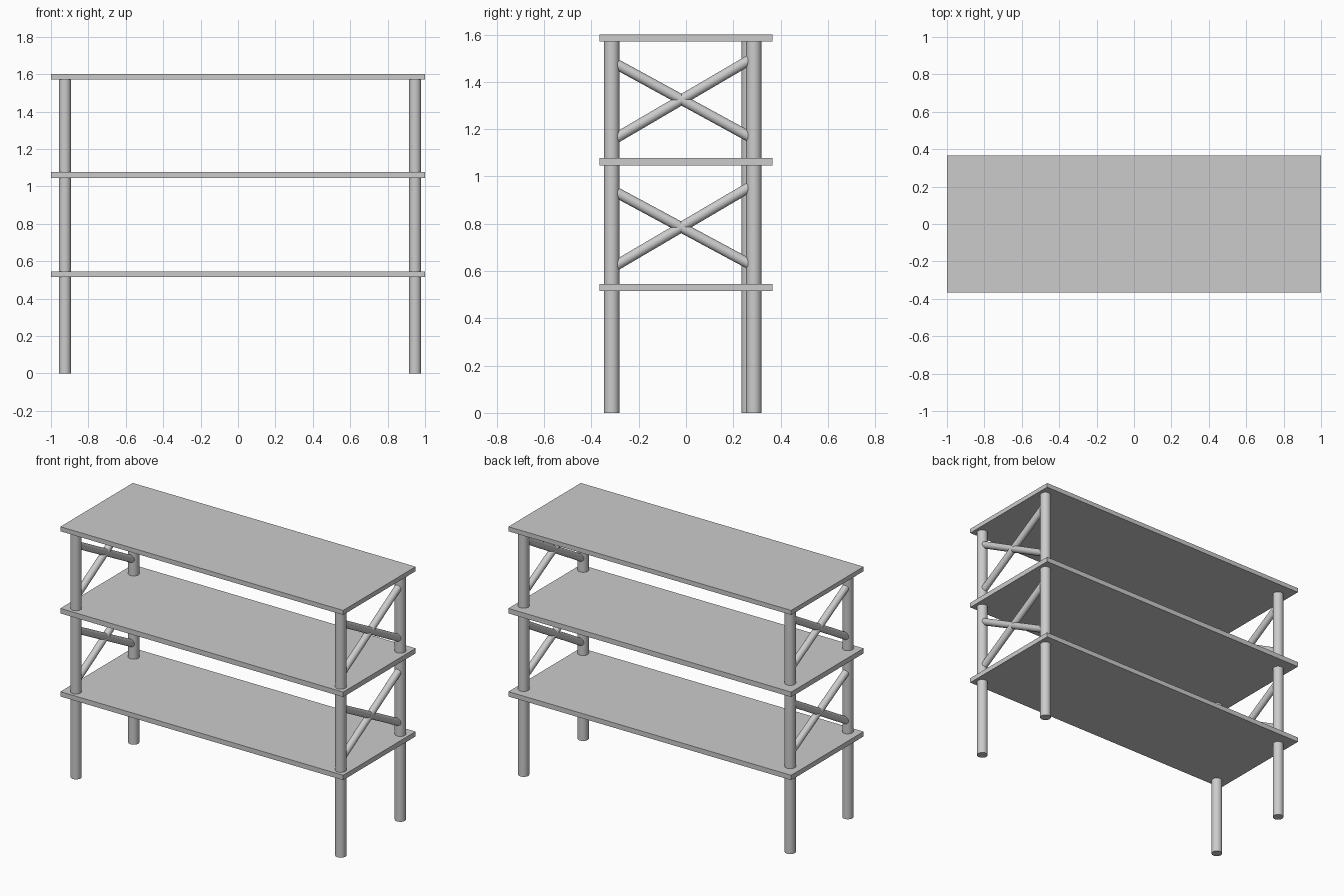
import bpy, math
from mathutils import Vector

if "Cube" in bpy.data.objects:
    bpy.data.objects.remove(bpy.data.objects["Cube"])

FRONT_Y = -0.314
LEG_R, BRACE_R = 0.0325, 0.022


def board(name, z0, z1):
    bpy.ops.mesh.primitive_cube_add(size=1, location=(0, 0, (z0 + z1) / 2))
    ob = bpy.context.object
    ob.name = name
    ob.scale = (2.0, 0.732, z1 - z0)
    bpy.ops.object.transform_apply(location=False, rotation=False, scale=True)


def rod(name, a, b, radius):
    a, b = Vector(a), Vector(b)
    d = b - a
    bpy.ops.mesh.primitive_cylinder_add(vertices=32, radius=radius,
                                        depth=d.length, location=(a + b) / 2)
    ob = bpy.context.object
    ob.name = name
    ob.rotation_euler = d.to_track_quat('Z', 'Y').to_euler()
    bpy.ops.object.shade_smooth_by_angle(angle=math.radians(40))


# Three shelf boards
board("lower_shelf", 0.515, 0.546)
board("middle_shelf", 1.046, 1.078)
board("top_shelf", 1.571, 1.60)

# Brace lines: name, height at front leg, slope along y
braces = [("lower_brace_falling", 0.943, -0.538),
          ("lower_brace_rising", 0.613, 0.587),
          ("upper_brace_falling", 1.486, -0.546),
          ("upper_brace_rising", 1.152, 0.585)]

# Legs and crossed braces at each end
for side, x, back_y in (("left", -0.925, 0.268), ("right", 0.947, 0.287)):
    for pos, y in (("front", FRONT_Y), ("back", back_y)):
        rod(f"{side}_{pos}_leg", (x, y, 0), (x, y, 1.585), LEG_R)
    for name, z, slope in braces:
        rod(f"{side}_{name}", (x, FRONT_Y, z),
            (x, back_y, z + slope * (back_y - FRONT_Y)), BRACE_R)
